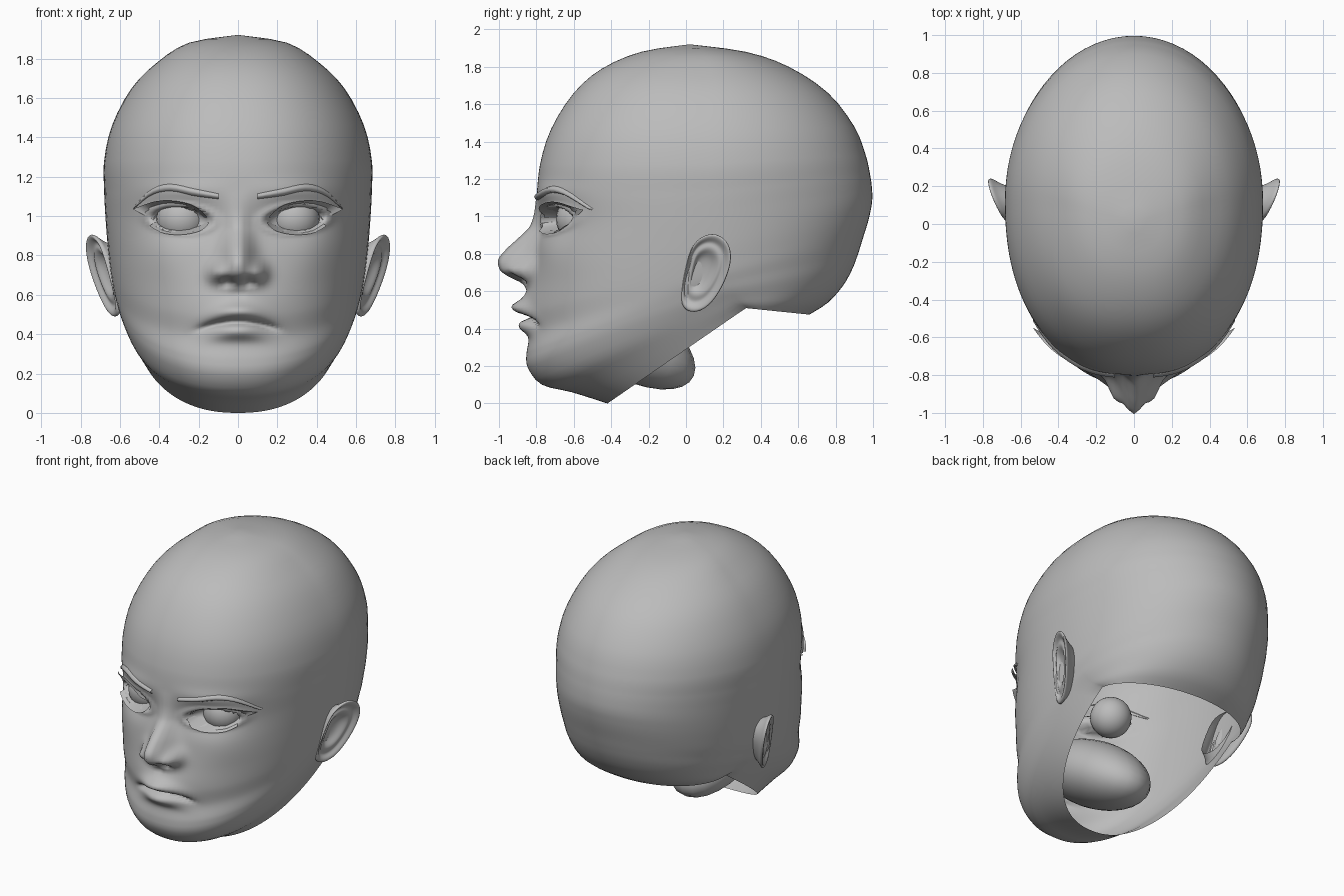
import bpy, bmesh, math
from mathutils import Vector
from mathutils.bvhtree import BVHTree

if "Cube" in bpy.data.objects:
    bpy.data.objects.remove(bpy.data.objects["Cube"])

grey = bpy.data.materials.new("plain_grey")
grey.diffuse_color = (0.5, 0.5, 0.5, 1)
grey.use_nodes = True
grey.node_tree.nodes["Principled BSDF"].inputs["Base Color"].default_value = grey.diffuse_color


def finish(name, bm, subsurf=0):
    """Turn a bmesh into a smooth shaded object."""
    bmesh.ops.recalc_face_normals(bm, faces=bm.faces)
    me = bpy.data.meshes.new(name)
    bm.to_mesh(me)
    bm.free()
    me.materials.append(grey)
    me.shade_smooth()
    ob = bpy.data.objects.new(name, me)
    bpy.context.collection.objects.link(ob)
    if subsurf:
        mod = ob.modifiers.new("smooth", 'SUBSURF')
        mod.levels = mod.render_levels = subsurf
    return ob


def spline(a, b, c, d, t):
    return [0.5 * (2 * q + (r - p) * t + (2 * p - 5 * q + 4 * r - s) * t * t
            + (3 * q - p - 3 * r + s) * t ** 3) for p, q, r, s in zip(a, b, c, d)]


def lerp_keys(keys, z):
    """Smoothly interpolate (position, value) pairs."""
    if z <= keys[0][0] or z >= keys[-1][0]:
        return 0.0
    for i in range(len(keys) - 1):
        if z <= keys[i + 1][0]:
            p = [keys[max(0, min(len(keys) - 1, j))] for j in (i - 1, i, i + 1, i + 2)]
            return spline(*p, (z - p[1][0]) / (p[2][0] - p[1][0]))[1]


def bump(x, z, cx, cz, sx, sz):
    return math.exp(-((x - cx) / sx) ** 2 - ((z - cz) / sz) ** 2)


# nose ridge height by z
NOSE = [(.60, 0), (.645, .05), (.675, .12), (.71, .175), (.765, .197), (.82, .165),
        (.88, .11), (.94, .055), (1.03, .02), (1.14, 0)]


def face_relief(x, z):
    """Forward offset of the facial features."""
    x = abs(x)
    nose_w = .055 + .035 * max(0, min(1, (.95 - z) / .25))
    d = lerp_keys(NOSE, z) * math.exp(-(x / nose_w) ** 2)
    d += .075 * bump(x, z, .105, .715, .042, .05)            # nostril wings
    d -= .06 * bump(x, z, .05, .665, .028, .022)             # nostrils
    d += .055 * bump(x, z, 0, .50, .17, .13)                 # muzzle
    line = .462 - 1.0 * x * x                                # mouth line
    d += .05 * bump(x, z, 0, line + .055, .13, .035)         # upper lip
    d += .04 * bump(x, z, 0, line - .055, .12, .036)         # lower lip
    d -= .055 * math.exp(-((z - line) / .016) ** 2 - (x / .19) ** 6)
    d -= .012 * bump(x, z, 0, .61, .02, .04)                 # philtrum
    d -= .035 * bump(x, z, .26, .98, .15, .09)               # eye socket
    d += .015 * bump(x, z, .30, 1.13, .2, .05)               # brow ridge
    d += .015 * bump(x, z, .40, .80, .14, .12)               # cheekbone
    e = math.hypot((x - .29) / .125, (z - .985 - .06 * (x - .29)) / .053)
    t = max(0, min(1, (1.25 - e) / .3))
    d -= .07 * t * t * (3 - 2 * t)                           # eye opening
    d += .016 * math.exp(-((e - 1.35) / .22) ** 2)           # eyelid rims
    return d


# head shell rings: front y z, side x y z, back y z, from neck opening to crown
RINGS = [
    (-.42, .00, .53, .32, .51, .66, .475), (-.61, .06, .56, .27, .53, .76, .54),
    (-.77, .10, .585, .22, .56, .84, .63), (-.845, .19, .61, .19, .60, .89, .72),
    (-.85, .27, .625, .17, .64, .92, .80), (-.82, .38, .64, .16, .69, .945, .88),
    (-.83, .50, .65, .15, .75, .97, .96), (-.82, .65, .66, .14, .83, .985, 1.02),
    (-.803, .80, .668, .13, .92, .995, 1.08), (-.785, .95, .675, .12, 1.02, .995, 1.14),
    (-.795, 1.1, .68, .12, 1.13, .985, 1.22), (-.78, 1.28, .68, .12, 1.28, .96, 1.33),
    (-.72, 1.47, .64, .12, 1.46, .90, 1.48), (-.60, 1.66, .54, .12, 1.65, .76, 1.66),
    (-.45, 1.79, .41, .10, 1.78, .55, 1.80), (-.24, 1.88, .25, .08, 1.88, .32, 1.88),
    (.02, 1.92, 0, .02, 1.92, .02, 1.92)]
COLS = 112


def ring_points(r):
    yf, zf, w, ys, zs, yb, zb = r
    pts = []
    for k in range(COLS):
        u = 2 * math.pi * k / COLS
        a = u - .42 * math.sin(u)
        s, c = math.sin(a), math.cos(a)
        e = 2 / 2.25 if c > 0 else 1.0
        x = w * math.copysign(abs(s) ** e, s)
        c = math.copysign(abs(c) ** e, c)
        y, z = (ys + (yf - ys) * c, zs + (zf - zs) * c) if c > 0 else \
               (ys - (yb - ys) * c, zs - (zb - zs) * c)
        if c > .3:
            y -= face_relief(x, z)
        pts.append((x, y, z))
    return pts


def skin_loops(bm, loops, closed=True):
    """Bridge lists of points with quads."""
    vs = [[bm.verts.new(p) for p in lp] for lp in loops]
    n = len(vs[0])
    for a, b in zip(vs, vs[1:]):
        for k in range(n if closed else n - 1):
            j = (k + 1) % n
            bm.faces.new((a[k], a[j], b[j], b[k]))
    return vs


# head
loops = []
for i in range(len(RINGS) - 1):
    p = [RINGS[max(0, min(len(RINGS) - 1, j))] for j in (i - 1, i, i + 1, i + 2)]
    steps = 10 if 4 <= i <= 10 else 3
    loops += [ring_points(spline(*p, t / steps)) for t in range(steps)]
bm = bmesh.new()
vs = skin_loops(bm, loops)
crown = bm.verts.new((.0, .02, 1.92))
for k in range(COLS):
    bm.faces.new((vs[-1][k], vs[-1][(k + 1) % COLS], crown))
bm.normal_update()
tree = BVHTree.FromBMesh(bm)
finish("head", bm)


def on_face(x, z, lift):
    """Point in front of the face skin at x, z."""
    hit = tree.ray_cast(Vector((x, -2, z)), Vector((0, 1, 0)))[0]
    return Vector((x, hit.y - lift, z))


def arc(points, n=14):
    """Smooth open path through points."""
    out = []
    for i in range(n + 1):
        f = i / n * (len(points) - 1)
        k = min(int(f), len(points) - 2)
        p = [points[max(0, min(len(points) - 1, j))] for j in (k - 1, k, k + 1, k + 2)]
        out.append(spline(*p, f - k))
    return out


def mirrored(p, s):
    return (p[0] * s, p[1], p[2])


EAR = [(.16, .915), (.225, .87), (.247, .80), (.235, .71), (.175, .58), (.10, .495),
       (.02, .48), (-.03, .52), (-.025, .62), (.0, .74), (.03, .85), (.09, .90)]
# ear loops: scale of the outline, sideways offset
EAR_LOOPS = [(.70, -.09), (.88, -.03), (1.0, -.015), (.99, .006), (.88, .004),
             (.76, -.022), (.64, -.008), (.52, -.012), (.36, -.04), (.08, -.045)]

for side, s in (("right", 1), ("left", -1)):
    # ear
    bm = bmesh.new()
    loops = []
    for sc, off in EAR_LOOPS:
        loop = []
        for y, z in EAR:
            y, z = .08 + (y - .08) * sc, .72 + (z - .72) * sc
            loop.append((s * (.612 + .4 * y + .08 * (z - .48) / .43 + off), y, z))
        loops.append(loop)
    bm.faces.new(skin_loops(bm, loops)[-1])
    finish(side + "_ear", bm, 2)

    # eyeball
    bm = bmesh.new()
    bmesh.ops.create_uvsphere(bm, u_segments=24, v_segments=16, radius=.13)
    bmesh.ops.translate(bm, verts=bm.verts, vec=(s * .285, -.565, .985))
    finish(side + "_eyeball", bm)

    # eyelashes: thin flared strips above and below the eye
    for name, inner, outer in (
            ("upper", [(.17, .99), (.23, 1.035), (.31, 1.045), (.39, 1.02), (.43, .98)],
             [(.155, .995), (.22, 1.05), (.31, 1.075), (.42, 1.075), (.535, 1.035)]),
            ("lower", [(.16, .97), (.21, .945), (.29, .93), (.37, .94), (.42, .97)],
             [(.145, .965), (.19, .925), (.28, .905), (.38, .912), (.45, .95)])):
        bm = bmesh.new()
        a = [mirrored(on_face(x, z, .004), s) for x, z in arc(inner)]
        b = [mirrored(on_face(x, z, .03 + .15 * max(0, x - .36)), s) for x, z in arc(outer)]
        skin_loops(bm, [a, b], False)
        finish(side + "_" + name + "_lashes", bm)

    # eyebrow: tapered raised strip
    bm = bmesh.new()
    low = arc([(.10, 1.085), (.22, 1.10), (.34, 1.125), (.44, 1.105), (.53, 1.035)])
    top = arc([(.10, 1.115), (.22, 1.14), (.35, 1.165), (.45, 1.13), (.535, 1.04)])
    rows = []
    for f, lift in ((0, -.004), (.25, .016), (.7, .02), (1, -.004)):
        rows.append([mirrored(on_face(p[0] + (q[0] - p[0]) * f, p[1] + (q[1] - p[1]) * f, lift), s)
                     for p, q in zip(low, top)])
    skin_loops(bm, rows, False)
    finish(side + "_eyebrow", bm)

# mouth cavity lining, sloping down to the throat
bm = bmesh.new()
bmesh.ops.create_uvsphere(bm, u_segments=24, v_segments=16, radius=1)
for v in bm.verts:
    x, y, z = v.co
    v.co = (x * .28, -.37 + y * .42, .38 + z * .24 - y * .42 * .45)
finish("mouth_cavity", bm)
